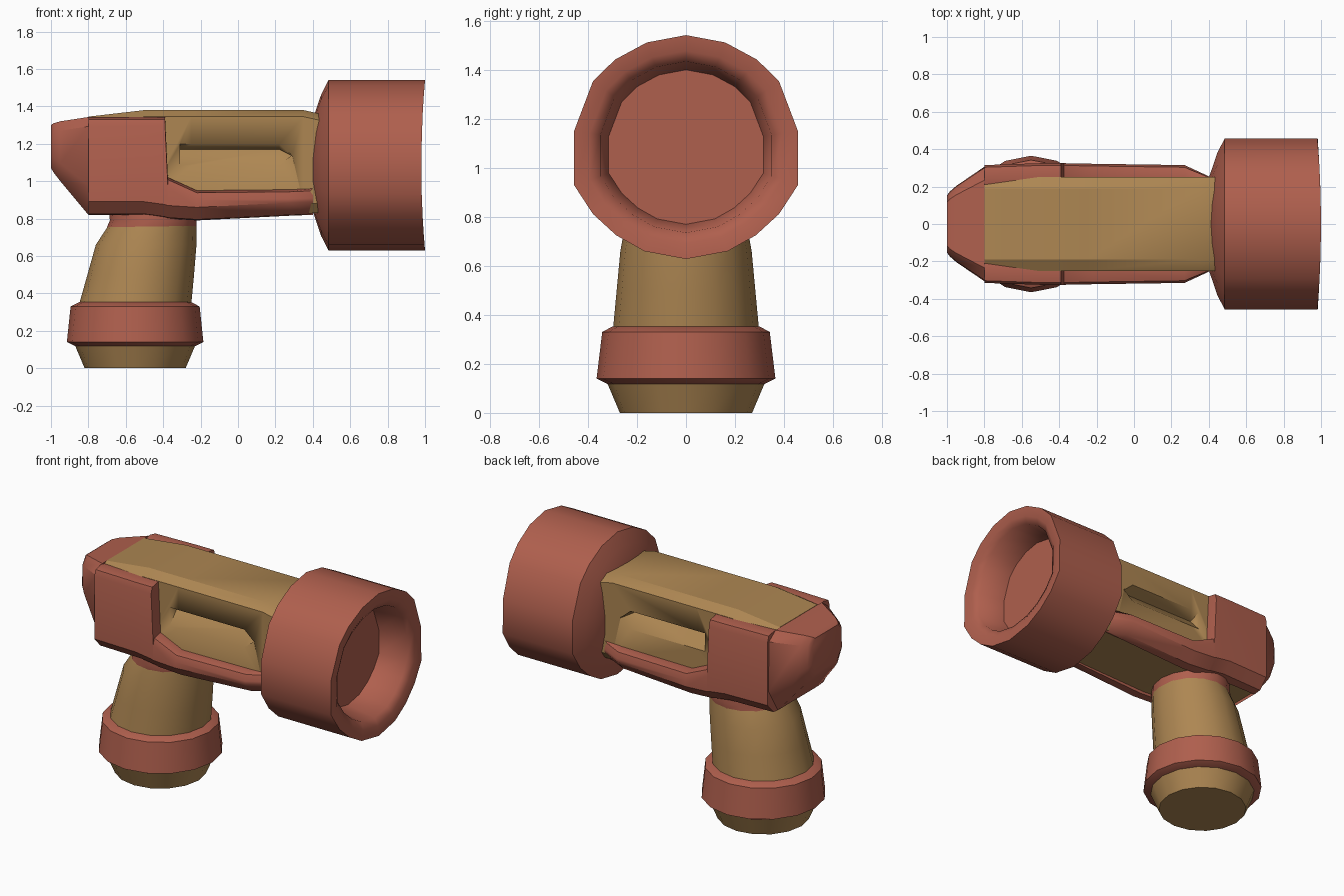
import bpy, bmesh, math

if "Cube" in bpy.data.objects:
    bpy.data.objects.remove(bpy.data.objects["Cube"])


def material(name, color):
    m = bpy.data.materials.new(name)
    m.diffuse_color = color
    m.use_nodes = True
    m.node_tree.nodes["Principled BSDF"].inputs["Base Color"].default_value = m.diffuse_color
    return m


RED = material("red", (0.43, 0.115, 0.075, 1))
TAN = material("tan", (0.42, 0.24, 0.085, 1))


def loft(name, rings, mat, caps=True, angle=40):
    """Skin a list of equal-length closed rings into one mesh."""
    bm = bmesh.new()
    rows = [[bm.verts.new(p) for p in r] for r in rings]
    n = len(rows[0])
    for a, b in zip(rows, rows[1:]):
        for i in range(n):
            j = (i + 1) % n
            bm.faces.new((a[i], a[j], b[j], b[i]))
    if caps:
        bm.faces.new(rows[0])
        bm.faces.new(rows[-1])
    bmesh.ops.recalc_face_normals(bm, faces=bm.faces)
    me = bpy.data.meshes.new(name)
    bm.to_mesh(me)
    bm.free()
    ob = bpy.data.objects.new(name, me)
    bpy.context.collection.objects.link(ob)
    me.materials.append(mat)
    bpy.ops.object.select_all(action='DESELECT')
    ob.select_set(True)
    bpy.context.view_layer.objects.active = ob
    bpy.ops.object.shade_smooth_by_angle(angle=math.radians(angle))
    return ob


def section(x, half):
    """Full symmetric ring at x from half-section (y, z) points."""
    return [(x, y, z) for y, z in half] + [(x, -y, z) for y, z in reversed(half)]


# Lamp head: slightly irregular ring swept along x, with a recessed front
HALF = [(.16, .427), (.29, .357), (.38, .268), (.457, .065), (.457, -.155),
        (.38, -.273), (.285, -.36), (.17, -.425)]
RING = [(0, .457)] + HALF + [(0, -.457)] + [(-y, z) for y, z in reversed(HALF)]
PROFILE = [(.40, .54), (.425, .70), (.445, .83), (.485, 1.0), (.98, 1.0),
           (.975, .86), (.95, .765), (.78, .69)]
head_rings = []
for x, s in PROFILE:
    bow = 0.02 if x > .9 else 0
    head_rings.append([(x + bow * (z / .457) ** 2, y * s, 1.085 + z * s) for y, z in RING])
loft("lamp_head", head_rings, RED, angle=50)


# Tan body core
def core(x, top, y=.25, low=.83):
    return section(x, [(y - .06, top), (y, top - .035), (y, low + .05), (y - .04, low)])


body = loft("body", [core(-.80, 1.345, .25, .84), core(-.50, 1.38), core(-.25, 1.38, .25, .81),
                     core(.35, 1.38), core(.44, 1.36)], TAN, angle=30)

# Finger grooves cut into both body sides
for s in (-1, 1):
    def wedge(x, deep, top, low):
        return [(x, s * .27, top), (x, s * deep, top - .035), (x, s * .27, low)]
    cutter = loft("groove_cutter", [wedge(-.31, .17, 1.205, 1.06), wedge(.22, .17, 1.205, 1.06),
                                    wedge(.29, .245, 1.17, 1.12)], TAN)
    cutter.hide_render = True
    cutter.hide_set(True)
    cut = body.modifiers.new("groove", 'BOOLEAN')
    cut.object = cutter
    cut.operation = 'DIFFERENCE'
    cut.solver = 'EXACT'

# Rear end cap
TAIL = [(-1.0, .15, .10, 1.30, 1.07), (-.985, .17, .13, 1.31, 1.045),
        (-.95, .20, .15, 1.32, 1.0), (-.80, .30, .21, 1.343, .82)]
loft("rear_cap", [section(x, [(y * .78, t), (y, t - .05), (y * 1.02, lo + (t - lo) * .3), (b, lo)])
                  for x, y, b, t, lo in TAIL], RED)

# Side cheeks and lower rails, one swept piece per side
SIDE = [(-.80, .315, 1.343, .82), (-.50, .325, 1.343, .82), (-.39, .325, 1.343, .805),
        (-.375, .325, 1.02, .80), (-.22, .322, .95, .79), (.27, .315, .955, .815),
        (.40, .255, .96, .82)]
for s, side in ((-1, "right"), (1, "left")):
    loft(side + "_cheek_rail", [[(x, s * .20, t - .012), (x, s * .25, t), (x, s * (y - .012), t - .012),
                                 (x, s * y, t - .05), (x, s * y, lo + .07),
                                 (x, s * (y - .06), lo + .005), (x, s * .20, lo)]
                                for x, y, t, lo in SIDE], RED)


# Grip sections: z, back x, front x, half depth in y
def grip(name, rows, mat, n=16):
    loft(name, [[((a + b) / 2 + (b - a) / 2 * math.cos(i * math.tau / n),
                  ry * math.sin(i * math.tau / n), z) for i in range(n)]
                for z, a, b, ry in rows], mat)


grip("grip_foot", [(0, -.82, -.28, .27), (.13, -.875, -.225, .325)], TAN)
grip("grip_collar", [(.118, -.87, -.23, .32), (.14, -.915, -.185, .365),
                     (.33, -.895, -.205, .342), (.353, -.85, -.25, .30)], RED)
grip("grip", [(.34, -.85, -.25, .298), (.50, -.805, -.235, .283),
              (.66, -.76, -.222, .268), (.76, -.695, -.222, .25)], TAN)
grip("grip_neck", [(.755, -.70, -.222, .25), (.79, -.685, -.222, .255),
                   (.84, -.69, -.22, .25)], RED)
